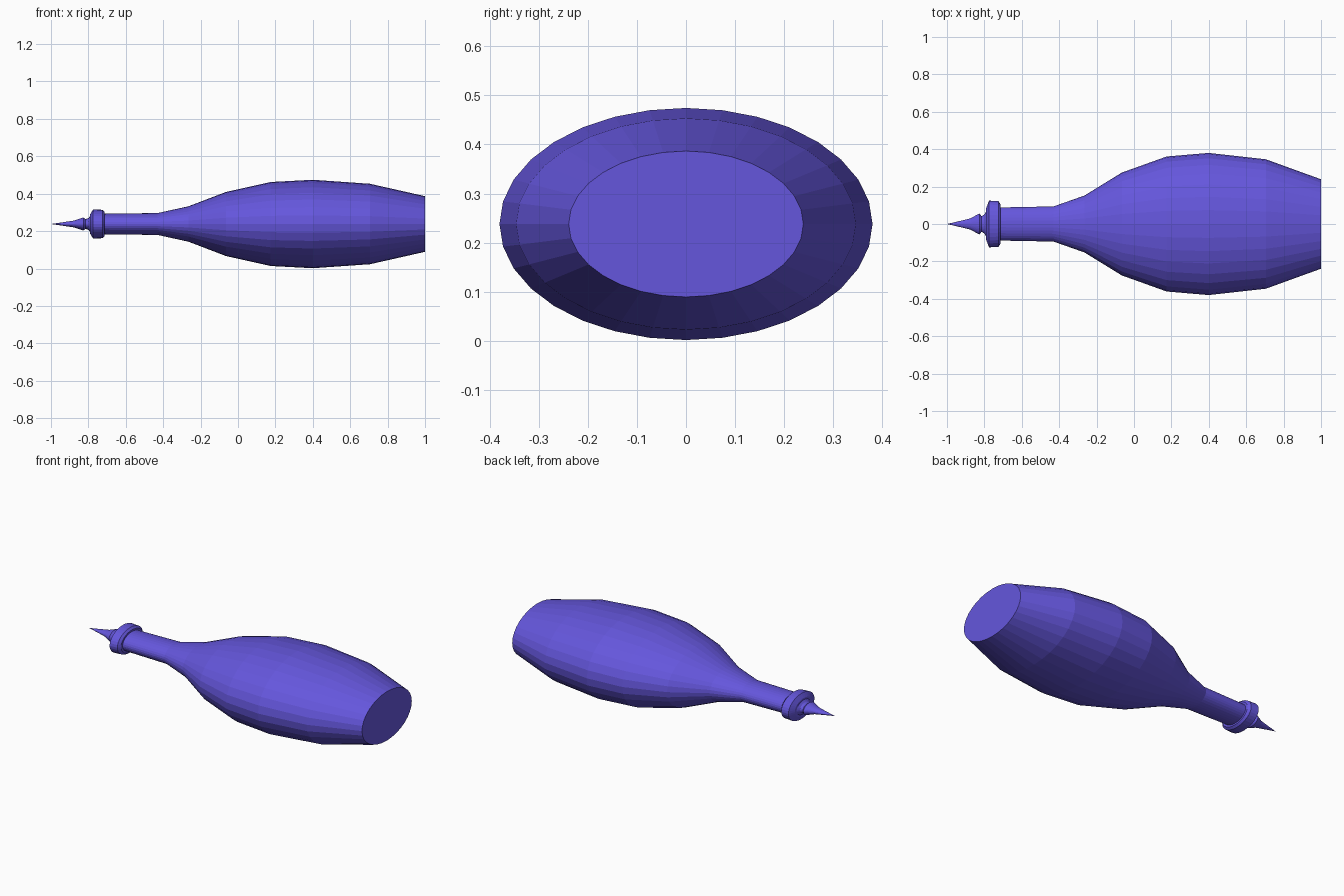
import bpy
import bmesh
from math import sin, cos, tau

SIDES = 32
FLATTEN = 0.622     # height of the oval section relative to its width
AXIS_Z = 0.238

cube = bpy.data.objects.get("Cube")
if cube:
    bpy.data.objects.remove(cube, do_unlink=True)

violet = bpy.data.materials.new("violet")
violet.use_nodes = True
colour = (0.13, 0.094, 0.72, 1)
violet.diffuse_color = colour
violet.node_tree.nodes["Principled BSDF"].inputs["Base Color"].default_value = colour


def turned_part(name, profile):
    """Turn (x, radius) points about the long axis into a closed oval solid."""
    bm = bmesh.new()
    rings = []
    for x, r in profile:
        if r == 0:
            rings.append([bm.verts.new((x, 0, 0))] * SIDES)
        else:
            angles = [tau * i / SIDES for i in range(SIDES)]
            rings.append([bm.verts.new((x, r * cos(a), r * FLATTEN * sin(a)))
                          for a in angles])
    for a, b in zip(rings, rings[1:]):
        for i in range(SIDES):
            j = (i + 1) % SIDES
            bm.faces.new(dict.fromkeys((a[i], a[j], b[j], b[i])))
    # close the open ends
    for ring in (rings[0], rings[-1]):
        if ring[0] is not ring[1]:
            bm.faces.new(ring)
    bmesh.ops.recalc_face_normals(bm, faces=bm.faces)
    mesh = bpy.data.meshes.new(name)
    bm.to_mesh(mesh)
    bm.free()
    mesh.materials.append(violet)
    obj = bpy.data.objects.new(name, mesh)
    obj.location.z = AXIS_Z
    bpy.context.collection.objects.link(obj)
    return obj


# Bulging body with its slim neck
turned_part("body", [
    (-0.74, 0.088), (-0.43, 0.094), (-0.265, 0.152), (-0.065, 0.275),
    (0.175, 0.361), (0.40, 0.38), (0.705, 0.346), (1.0, 0.239)])

# Ring around the mouth
turned_part("neck_ring", [
    (-0.79, 0.085), (-0.775, 0.125), (-0.725, 0.122), (-0.713, 0.104)])

# Pointed spout with a small flared collar
turned_part("spout", [
    (-1.0, 0), (-0.94, 0.014), (-0.875, 0.03), (-0.827, 0.056),
    (-0.815, 0.042), (-0.80, 0.05), (-0.78, 0.085)])
